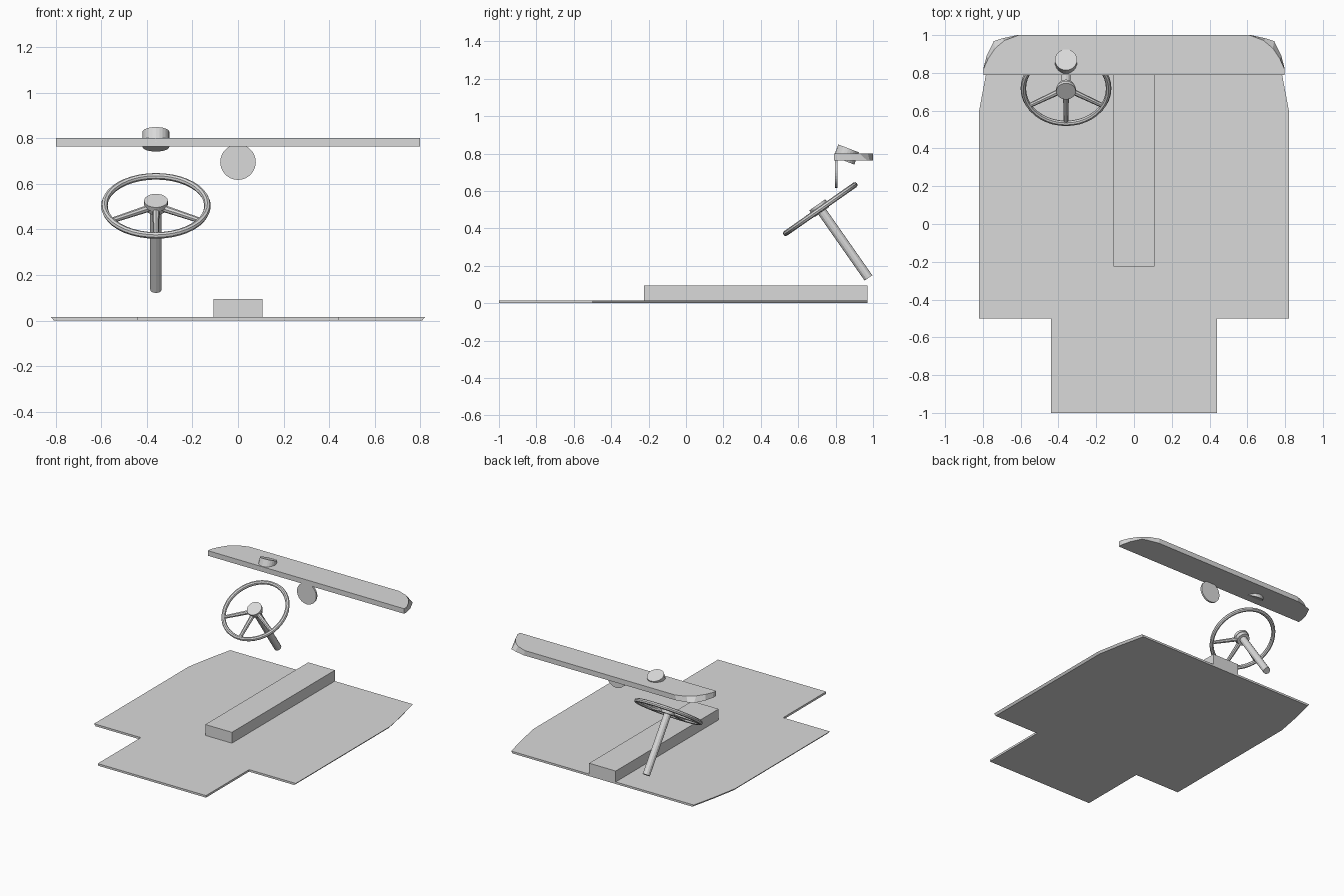
import bpy, bmesh, math
from mathutils import Vector, Matrix

if "Cube" in bpy.data.objects:
    bpy.data.objects.remove(bpy.data.objects["Cube"])

grey = bpy.data.materials.new("plain_grey")
grey.diffuse_color = (0.7, 0.7, 0.7, 1)
grey.use_nodes = True
grey.node_tree.nodes["Principled BSDF"].inputs["Base Color"].default_value = grey.diffuse_color


def finish(name, bm):
    bmesh.ops.recalc_face_normals(bm, faces=bm.faces[:])
    me = bpy.data.meshes.new(name)
    bm.to_mesh(me)
    bm.free()
    me.materials.append(grey)
    ob = bpy.data.objects.new(name, me)
    bpy.context.collection.objects.link(ob)
    return ob


def mirrored(half):
    """Close a right-hand outline with its mirror image."""
    return half + [(-x, y) for x, y in reversed(half)]


def loft(name, low, high, z0, z1):
    """Slab between two outlines with equal point counts."""
    bm = bmesh.new()
    a = [bm.verts.new((x, y, z0)) for x, y in low]
    b = [bm.verts.new((x, y, z1)) for x, y in high]
    n = len(a)
    bm.faces.new(a[::-1])
    bm.faces.new(b)
    for i in range(n):
        j = (i + 1) % n
        bm.faces.new((a[i], a[j], b[j], b[i]))
    return finish(name, bm)


def rod(name, p, q, r1, r2=None, sides=12):
    """Capped cylinder or cone from p to q."""
    p, q = Vector(p), Vector(q)
    d = q - p
    mat = Matrix.Translation((p + q) / 2) @ d.to_track_quat('Z', 'Y').to_matrix().to_4x4()
    bm = bmesh.new()
    bmesh.ops.create_cone(bm, cap_ends=True, segments=sides, radius1=r1,
                          radius2=r1 if r2 is None else r2, depth=d.length, matrix=mat)
    return finish(name, bm)


# floor pan with slightly undercut sides
floor = mirrored([(0.44, -1), (0.44, -0.5), (0.82, -0.5), (0.82, 0.6), (0.785, 0.785), (0.742, 0.97)])
floor_low = [(x * 0.985 if abs(x) > 0.5 else x, y) for x, y in floor]
loft("floor_pan", floor_low, floor, 0, 0.015)

# centre tunnel
tunnel = mirrored([(0.108, -0.225), (0.108, 0.97)])
loft("centre_tunnel", tunnel, tunnel, 0.01, 0.095)

# dashboard shelf, corners rounder on top than below
dash_top = mirrored([(0.798, 0.79), (0.797, 0.82), (0.772, 0.875), (0.735, 0.93), (0.685, 0.972), (0.61, 1.0)])
dash_low = mirrored([(0.798, 0.79), (0.797, 0.825), (0.78, 0.89), (0.742, 0.968), (0.70, 0.982), (0.62, 1.0)])
loft("dashboard", dash_low, dash_top, 0.763, 0.80)

# tilted instrument pod
tilt = math.radians(21)
axis = Vector((0, math.sin(tilt), math.cos(tilt))) * 0.035
pod = Vector((-0.36, 0.857, 0.795))
rod("instrument_pod", pod - axis, pod + axis, 0.059, sides=24)

# round dial hanging below the dashboard
rod("centre_dial", (0, 0.797, 0.695), (0, 0.81, 0.695), 0.078, sides=32)

# steering wheel
hub = Vector((-0.36, 0.718, 0.503))
tip = math.radians(35)
n = Vector((0, -math.sin(tip), math.cos(tip)))
up = Vector((0, math.cos(tip), math.sin(tip)))
side = Vector((1, 0, 0))


def around(a, r, h=0):
    return hub + (side * math.cos(a) + up * math.sin(a)) * r + n * h


bm = bmesh.new()
SEG, TUBE, R, T = 40, 8, 0.226, 0.0145
rings = []
for i in range(SEG):
    a = 2 * math.pi * i / SEG
    rings.append([bm.verts.new(around(a, R + T * math.cos(2 * math.pi * k / TUBE),
                                      T * math.sin(2 * math.pi * k / TUBE)))
                  for k in range(TUBE)])
for i in range(SEG):
    p, q = rings[i], rings[(i + 1) % SEG]
    for k in range(TUBE):
        m = (k + 1) % TUBE
        bm.faces.new((p[k], q[k], q[m], p[m]))
finish("wheel_rim", bm)

for label, deg in (("right", -30), ("lower", -90), ("left", -150)):
    a = math.radians(deg)
    rod("spoke_" + label, around(a, 0.02), around(a, R), 0.016, 0.012, 8)

# hub cap, hub base and column
rod("hub_cap", hub + n * 0.006, hub + n * 0.028, 0.052, sides=24)
rod("hub_base", hub - n * 0.018, hub + n * 0.006, 0.044, 0.048, sides=24)
rod("steering_column", hub, hub - n * 0.449, 0.025, sides=12)
